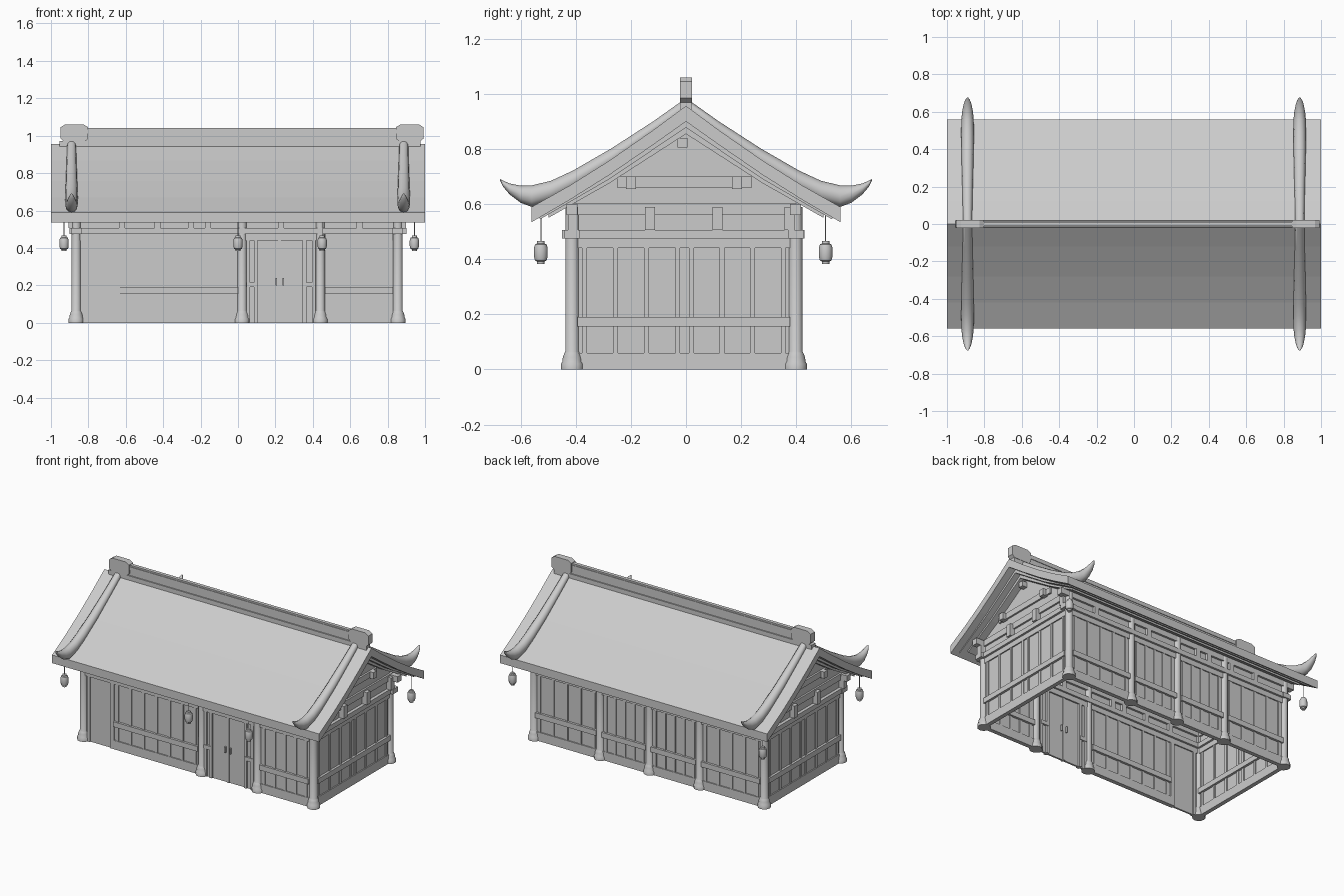
import bpy, bmesh, math
from mathutils import Matrix, Vector

if "Cube" in bpy.data.objects:
    bpy.data.objects.remove(bpy.data.objects["Cube"])

XL, XR, YF, YB = -0.865, 0.855, -0.413, 0.398   # wall planes


def finish(name, bm, smooth=False):
    bmesh.ops.recalc_face_normals(bm, faces=bm.faces)
    me = bpy.data.meshes.new(name)
    bm.to_mesh(me)
    bm.free()
    ob = bpy.data.objects.new(name, me)
    bpy.context.collection.objects.link(ob)
    if smooth:
        bpy.ops.object.select_all(action='DESELECT')
        ob.select_set(True)
        bpy.context.view_layer.objects.active = ob
        bpy.ops.object.shade_smooth_by_angle(angle=math.radians(40))
    return ob


def boxes(name, spans):
    """Each span is (x0, x1, y0, y1, z0, z1)."""
    bm = bmesh.new()
    for x0, x1, y0, y1, z0, z1 in spans:
        m = Matrix.Translation(((x0 + x1) / 2, (y0 + y1) / 2, (z0 + z1) / 2))
        bmesh.ops.create_cube(bm, size=1, matrix=m @ Matrix.Diagonal((x1 - x0, y1 - y0, z1 - z0, 1)))
    return finish(name, bm)


def extrude(name, pts, a, b, axis='x'):
    """Extrude a profile (yz along x, or xz along y) from a to b."""
    bm = bmesh.new()
    co = (lambda p, t: (t, p[0], p[1])) if axis == 'x' else (lambda p, t: (p[0], t, p[1]))
    r = [[bm.verts.new(co(p, t)) for p in pts] for t in (a, b)]
    n = len(pts)
    bm.faces.new(r[0])
    bm.faces.new(r[1])
    for i in range(n):
        j = (i + 1) % n
        bm.faces.new((r[0][i], r[0][j], r[1][j], r[1][i]))
    return finish(name, bm)


def loft(bm, rings):
    vs = [[bm.verts.new(p) for p in ring] for ring in rings]
    n = len(vs[0])
    for a, b in zip(vs, vs[1:]):
        for i in range(n):
            j = (i + 1) % n
            bm.faces.new((a[i], a[j], b[j], b[i]))
    bm.faces.new(vs[0])
    bm.faces.new(vs[-1])


def lathe(name, profile, x, y, n=12):
    bm = bmesh.new()
    loft(bm, [[(x + r * math.cos(2 * math.pi * k / n), y + r * math.sin(2 * math.pi * k / n), z)
               for k in range(n)] for r, z in profile])
    return finish(name, bm, True)


def on_wall(along_x, pos, u0, u1, t, z0, z1):
    return (u0, u1, pos - t, pos + t, z0, z1) if along_x else (pos - t, pos + t, u0, u1, z0, z1)


def bay(along_x, pos, u0, u1, panels, lower=None):
    """Panelled wall bay: sheet, sill, middle rail, head rail and mullions."""
    def w(*a):
        return on_wall(along_x, pos, *a)
    s = [w(u0, u1, .006, 0, .48), w(u0, u1, .014, 0, .06),
         w(u0, u1, .022, .155, .19), w(u0, u1, .014, .44, .48)]
    for count, z0, z1 in ((panels, .19, .44), (lower or panels, .06, .155)):
        for k in range(count + 1):
            u = u0 + .025 + (u1 - u0 - .05) * k / count
            s.append(w(u - .009, u + .009, .012, z0, z1))
    return s


# Columns on round stone bases
COLUMN = [(.041, 0), (.041, .02), (.036, .028), (.034, .045), (.028, .06), (.025, .065), (.025, .59)]
front_x = [XL, .022, .44, XR]
back_x = [XL, -.385, -.01, .36, XR]
for x in front_x:
    lathe("front_column", COLUMN, x, YF)
for x in back_x:
    lathe("back_column", COLUMN, x, YB)

# Panelled walls
front = bay(True, YF, -.63, .0, 6) + bay(True, YF, .465, .83, 4)
front += [(-.845, -.63, YF - .006, YF + .006, 0, .48), (-.845, -.63, YF - .014, YF + .014, .44, .48),
          (-.83, -.81, YF - .014, YF + .014, 0, .44), (-.66, -.63, YF - .014, YF + .014, 0, .44)]
boxes("front_wall", front)
back = []
for a, b in zip(back_x, back_x[1:]):
    back += bay(True, YB, a + .02, b - .02, 4)
boxes("back_wall", back)
for x in (XL, XR):
    boxes("side_wall", bay(False, x, YF + .02, -.005, 3) + bay(False, x, -.005, YB - .02, 3))

# Double door with frame, middle rails and handles
boxes("door", [(.03, .43, YF - .006, YF + .006, 0, .48), (.04, .42, YF - .016, YF + .016, .44, .48)]
      + [(x, x + .02, YF - .016, YF + .016, 0, .44) for x in (.045, .085, .345, .395)]
      + [(a, b, YF - .02, YF + .02, .19, .215) for a, b in ((.045, .1), (.35, .41))]
      + [(.215, .23, YF - .012, YF + .012, 0, .44)]
      + [(x, x + .008, YF - .02, YF + .02, .2, .24) for x in (.2, .238)])

# Ring beam with crossing ends, upper tie beams and bracket blocks
ring = []
for y in (YF, YB):
    ring += [(-.9, .9, y - .028, y + .028, .475, .507), (-.93, .93, y - .02, y + .02, .56, .6)]
for x in (XL, XR):
    ring += [(x - .028, x + .028, -.45, .43, .475, .507), (x - .018, x + .018, -.42, .41, .56, .602),
             (x - .018, x + .018, -.25, .24, .66, .70)]
boxes("tie_beams", ring)
blocks = []
for x in (XL, XR):
    o = math.copysign(1, x) * .012
    for y, z0, z1 in ((-.41, .507, .59), (-.13, .507, .59), (.115, .507, .59), (.375, .507, .59),
                      (-.2, .655, .7), (.185, .655, .7), (-.012, .805, .84)):
        blocks.append((x + o - .03, x + o + .03, y - .018, y + .018, z0, z1))
for x in (-.62, -.43, -.25, -.16, .23, .65):
    for y in (YF, YB):
        blocks.append((x - .016, x + .016, y - .025, y + .025, .507, .56))
boxes("bracket_blocks", blocks)

# Walls above the beams
for x in (XL, XR):
    extrude("gable_wall", [(YF, .48), (YB, .48), (YB, .61), (0, .87), (YF, .61)], x - .006, x + .006)
boxes("upper_walls", [(XL, XR, y - .006, y + .006, .48, .6) for y in (YF, YB)])


def mirrored(half):
    """Full profile from a ridge-to-eave half, top and bottom edges."""
    top, bot = half
    return ([(-y, z) for y, z in reversed(top)] + top[1:]
            + list(reversed(bot)) + [(-y, z) for y, z in bot[1:]])


# Curved roof slab and boards beneath it
TOP = [(0, .957), (.12, .868), (.28, .757), (.42, .669), (.56, .59)]
BOTTOM = [(0, .90), (.12, .815), (.28, .705), (.42, .617), (.56, .535)]
roof = extrude("roof", mirrored((TOP, BOTTOM)), -1, 1)
extrude("barge_layer", mirrored(([(0, .91), (.28, .72), (.535, .56)],
                                 [(0, .878), (.28, .69), (.53, .545)])), -.95, .95)
extrude("roof_lining", mirrored(([(0, .885), (.28, .70), (.5, .57)],
                                 [(0, .855), (.28, .675), (.5, .55)])), -.91, .91)

# Rolls along the gable ends, sweeping up into horns: (y, top, bottom, half width)
ROLL = [(0, .985, .93, .024), (.12, .90, .845, .026), (.27, .803, .735, .03), (.41, .722, .65, .033),
        (.49, .685, .61, .034), (.56, .668, .59, .033), (.60, .667, .605, .029),
        (.64, .675, .635, .021), (.663, .685, .662, .013), (.675, .691, .686, .004)]
for x in (-.89, .886):
    bm = bmesh.new()
    sections = [(-y, t, b, w) for y, t, b, w in reversed(ROLL)] + ROLL[1:]
    loft(bm, [[(x + w * math.cos(k * math.pi / 6), y, (t + b) / 2 + (t - b) / 2 * math.sin(k * math.pi / 6))
               for k in range(12)] for y, t, b, w in sections])
    finish("gable_roll", bm, True)

# Layered ridge with chamfered end blocks
boxes("ridge", [(-.955, .975, -.02, .02, .935, .972), (-.82, .86, -.012, .012, .97, 1.015),
                (-.82, .86, -.016, .016, 1.012, 1.032), (-.82, .86, -.012, .012, 1.03, 1.042)])
for x in (-.875, .918):
    extrude("ridge_end", [(x - .074, .985), (x - .055, .968), (x + .055, .968), (x + .074, .985),
                          (x + .074, 1.045), (x + .05, 1.06), (x - .05, 1.06), (x - .074, 1.045)],
            -.022, .022, 'y')

# Hanging lanterns with cords
LANTERN = [(.013, .383), (.014, .392), (.021, .396), (.025, .41), (.025, .44), (.021, .454),
           (.014, .457), (.013, .466), (.002, .467), (.002, .57)]
for x, y in ((-.93, -.527), (0, -.527), (.45, -.527), (-.93, .507), (.943, .507)):
    lathe("lantern", LANTERN, x, y)
